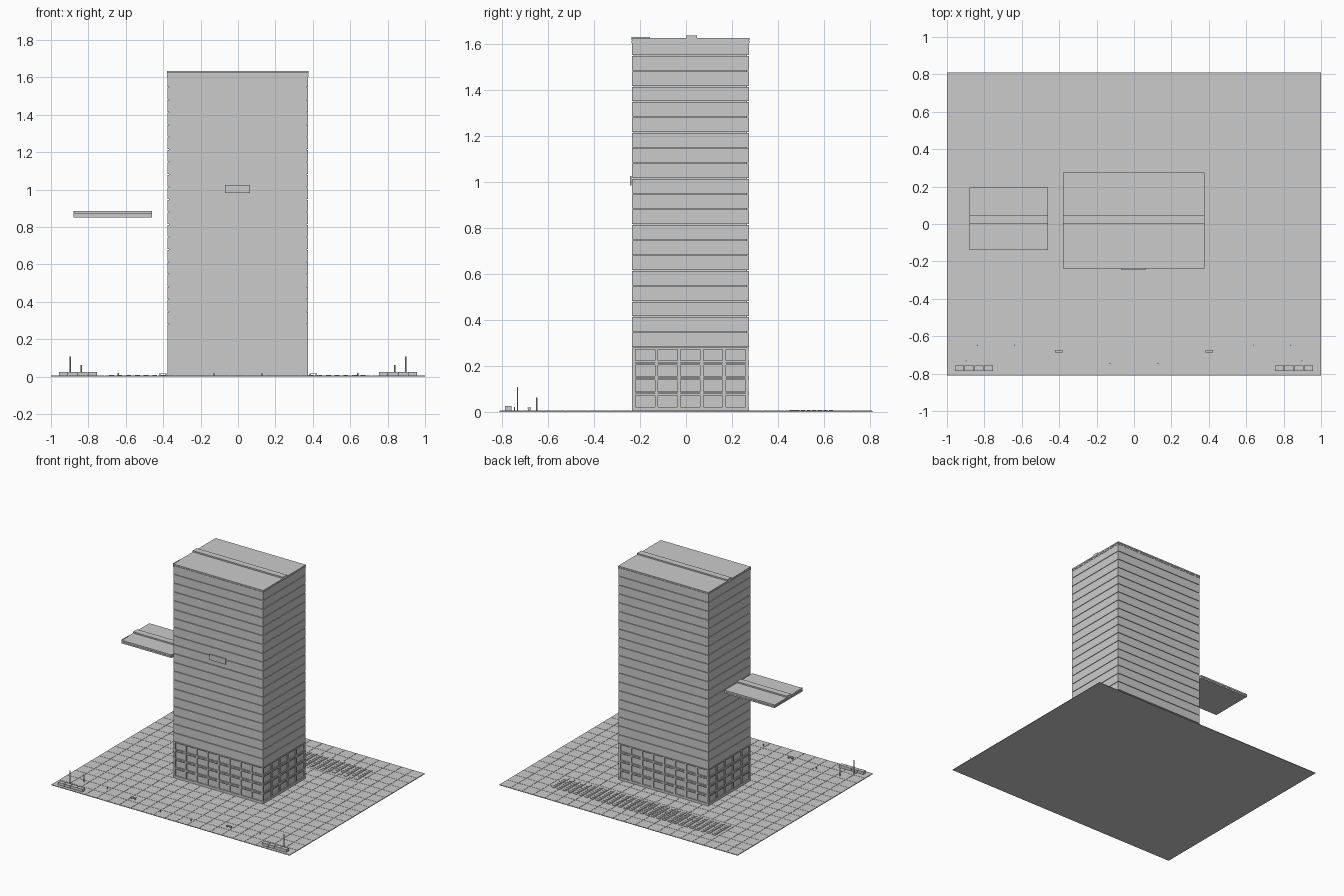
import bpy, bmesh
from mathutils import Matrix, Vector

cube = bpy.data.objects.get("Cube")
if cube:
    bpy.data.objects.remove(cube, do_unlink=True)

concrete = bpy.data.materials.new("light_grey_concrete")
concrete.use_nodes = True
concrete.diffuse_color = (0.6, 0.6, 0.6, 1)
for node in concrete.node_tree.nodes:
    if node.type == 'BSDF_PRINCIPLED':
        node.inputs["Base Color"].default_value = (0.6, 0.6, 0.6, 1)


def box(bm, x0, x1, y0, y1, z0, z1):
    size = Vector((x1 - x0, y1 - y0, z1 - z0))
    mid = Vector((x0 + x1, y0 + y1, z0 + z1)) / 2
    bmesh.ops.create_cube(bm, size=1, matrix=Matrix.Translation(mid) @ Matrix.Diagonal(size).to_4x4())


def pole(bm, x, y, height, radius):
    bmesh.ops.create_cone(bm, cap_ends=True, segments=8, radius1=radius, radius2=radius,
                          depth=height, matrix=Matrix.Translation((x, y, height / 2)))


def finish(bm, name):
    mesh = bpy.data.meshes.new(name)
    bm.to_mesh(mesh)
    bm.free()
    mesh.materials.append(concrete)
    obj = bpy.data.objects.new(name, mesh)
    bpy.context.collection.objects.link(obj)
    return obj


# Paved plaza: thin plate with square tiles on it
GROUND = 0.005
HALF_Y = 0.81
bm = bmesh.new()
box(bm, -1, 1, -HALF_Y, HALF_Y, 0, 0.003)
finish(bm, "plaza_base")
bm = bmesh.new()
cols, rows = 21, 17
tx, ty = 2 / cols, 2 * HALF_Y / rows
gap = 0.001
for i in range(cols):
    for j in range(rows):
        x, y = -1 + i * tx, -HALF_Y + j * ty
        box(bm, x + gap, x + tx - gap, y + gap, y + ty - gap, 0.003, GROUND)
finish(bm, "plaza_tiles")

# Tower
X0, X1, Y0, Y1 = -0.378, 0.375, -0.235, 0.273
FLOOR, FIRST, TOP = 0.0667, 0.0133, 1.603


def storey(bm, z0, z1, inset=0.0):
    box(bm, X0 + inset, X1 - inset, Y0 + inset, Y1 - inset, z0, z1)


bm = bmesh.new()
storey(bm, GROUND, TOP, 0.008)
finish(bm, "tower_core")

# Lower storeys: horizontal bands and piers around recessed windows
bm = bmesh.new()
storey(bm, GROUND, 0.022)
for k in range(1, 5):
    z = FIRST + k * FLOOR
    storey(bm, z - 0.009, z - 0.001)
    if k < 4:
        storey(bm, z + 0.001, z + 0.009)
finish(bm, "podium_bands")

bm = bmesh.new()
podium_top = FIRST + 4 * FLOOR - 0.002
pier, deep = 0.008, 0.012
for i in range(9):
    x = X0 + pier + i * (X1 - X0 - 2 * pier) / 8
    for y0, y1 in ((Y0 + 0.001, Y0 + deep), (Y1 - deep, Y1 - 0.001)):
        box(bm, x - pier + 0.001, x + pier - 0.001, y0, y1, GROUND, podium_top)
for i in range(6):
    y = Y0 + pier + i * (Y1 - Y0 - 2 * pier) / 5
    for x0, x1 in ((X0 + 0.001, X0 + deep), (X1 - deep, X1 - 0.001)):
        box(bm, x0, x1, y - pier + 0.001, y + pier - 0.001, GROUND, podium_top)
finish(bm, "podium_piers")

# Upper storeys: plain panels parted by thin grooves
bm = bmesh.new()
z = FIRST + 4 * FLOOR
while z < TOP - 0.02:
    storey(bm, z + 0.002, min(z + FLOOR - 0.002, TOP))
    z += FLOOR
finish(bm, "upper_storeys")


# Two-slab roof with a raised strip between, used on tower and canopy
def slab_roof(name, x0, x1, y0, y1, z0, z1):
    bm = bmesh.new()
    mid = z0 + (z1 - z0) * 0.5
    box(bm, x0, x1, y0, y1, z0, mid - 0.001)
    box(bm, x0 + 0.004, x1 - 0.004, y0 + 0.004, y1 - 0.004, mid - 0.001, mid + 0.001)
    box(bm, x0, x1, y0, y1, mid + 0.001, z1)
    finish(bm, name + "_slab")
    bm = bmesh.new()
    box(bm, x0, x1, 0.0, 0.048, z1, z1 + 0.01)
    finish(bm, name + "_ridge")
    bm = bmesh.new()
    box(bm, x0, x0 + 0.005, y0, y0 + 0.08, z1, z1 + 0.003)
    finish(bm, name + "_edge_trim")


slab_roof("roof", X0 - 0.002, X1 + 0.002, Y0 - 0.002, Y1 + 0.002, TOP, 1.625)
slab_roof("side_canopy", -0.88, -0.46, -0.14, 0.195, 0.852, 0.876)

# Plain plate on the front
bm = bmesh.new()
box(bm, -0.07, 0.065, Y0 - 0.009, Y0 - 0.001, 0.983, 1.025)
finish(bm, "front_plate")

# Rows of small ground plates behind the tower
bm = bmesh.new()
for i in range(30):
    x = -0.677 + i * 0.0464
    for j in range(8):
        y = 0.63 - j * 0.0245
        if i > 24 and j == 7:
            y += 0.008
        box(bm, x - 0.013, x + 0.013, y - 0.009, y + 0.009, GROUND, GROUND + 0.004)
finish(bm, "rear_ground_plates")

# Forecourt furniture, one set on each side
for side, s in (("right", -1), ("left", 1)):
    bm = bmesh.new()
    for i in range(4):
        x = s * (0.778 + i * 0.0515)
        box(bm, x - 0.0245, x + 0.0245, -0.787, -0.757, GROUND, 0.025)
    finish(bm, side + "_planters")
    bm = bmesh.new()
    pole(bm, s * 0.897, -0.732, 0.108, 0.003)
    pole(bm, s * 0.838, -0.648, 0.063, 0.003)
    finish(bm, side + "_lamp_posts")
    bm = bmesh.new()
    pole(bm, s * 0.64, -0.648, 0.02, 0.003)
    pole(bm, s * 0.128, -0.745, 0.02, 0.003)
    finish(bm, side + "_bollards")
    bm = bmesh.new()
    bx = s * 0.402
    box(bm, bx - 0.02, bx + 0.02, -0.688, -0.673, 0.014, 0.018)
    for x in (bx - 0.016, bx + 0.016):
        box(bm, x - 0.003, x + 0.003, -0.686, -0.675, GROUND, 0.014)
    finish(bm, side + "_bench")
